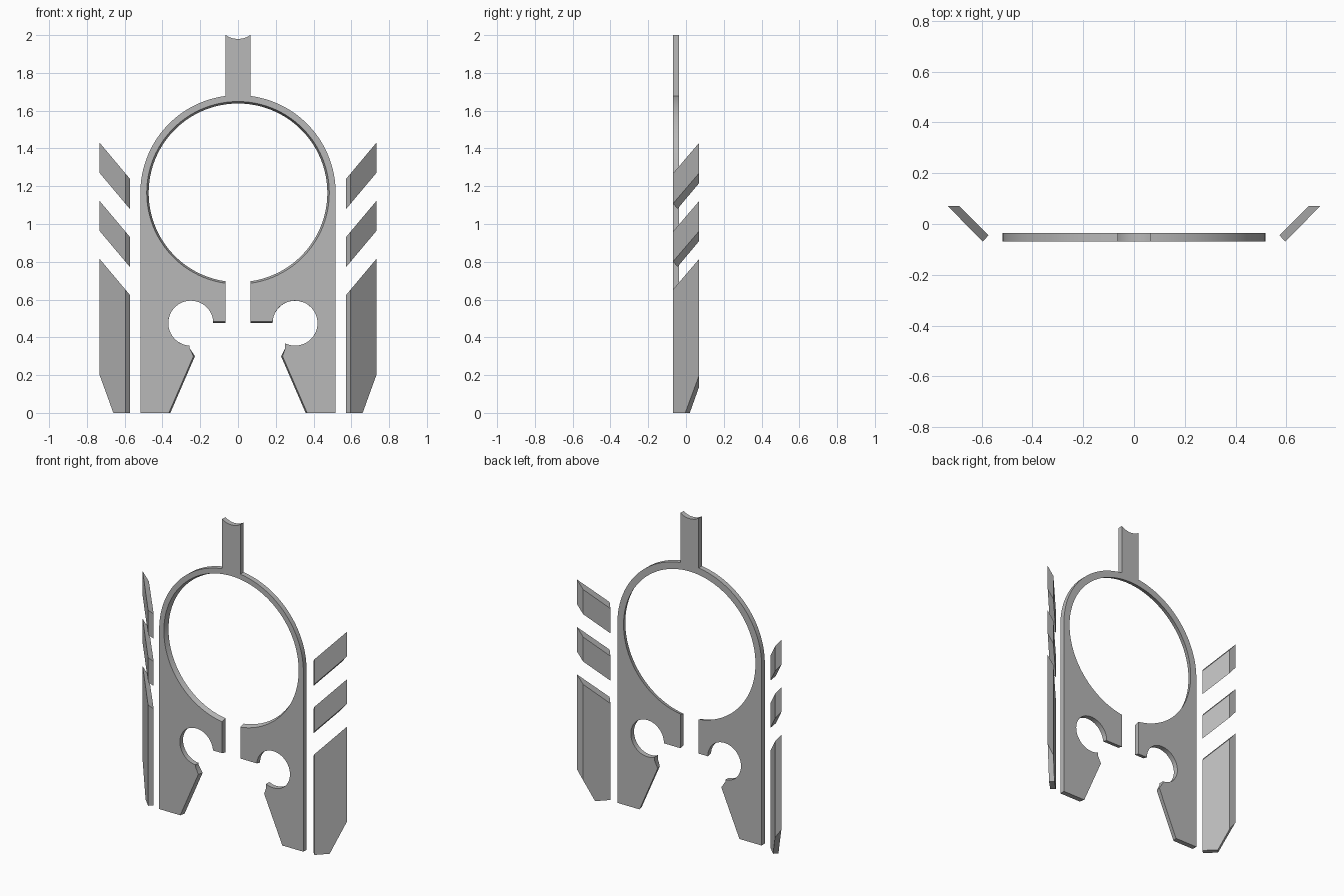
import bpy, bmesh
from math import sin, cos, asin, sqrt, radians, degrees

cube = bpy.data.objects.get("Cube")
if cube:
    bpy.data.objects.remove(cube, do_unlink=True)

grey = bpy.data.materials.new("plain grey")
grey.use_nodes = True
colour = (0.48, 0.48, 0.48, 1)
grey.diffuse_color = colour
grey.node_tree.nodes["Principled BSDF"].inputs["Base Color"].default_value = colour


def arc(cx, cz, r, start, end, n):
    """Points on a circle, angles in degrees."""
    angles = [radians(start + (end - start) * i / n) for i in range(n + 1)]
    return [(cx + r * cos(a), cz + r * sin(a)) for a in angles]


def loft(name, ring_a, ring_b, caps):
    """Solid between two matching rings, closed by the listed cap faces."""
    bm = bmesh.new()
    a = [bm.verts.new(p) for p in ring_a]
    b = [bm.verts.new(p) for p in ring_b]
    n = len(a)
    for i in range(n):
        j = (i + 1) % n
        bm.faces.new((a[i], a[j], b[j], b[i]))
    for cap in caps:
        bm.faces.new([a[i] for i in cap])
        bm.faces.new([b[i] for i in cap])
    bmesh.ops.recalc_face_normals(bm, faces=bm.faces)
    mesh = bpy.data.meshes.new(name)
    bm.to_mesh(mesh)
    bm.free()
    mesh.materials.append(grey)
    obj = bpy.data.objects.new(name, mesh)
    bpy.context.collection.objects.link(obj)
    return obj


# Frame plate: hoop, stem, legs and clip holes in one outline
HALF, STEM, HOOP_Z = 0.517, 0.065, 1.165
CLIP_Z, CLIP_R = 0.475, 0.119


def leg(cx, start, t):
    """Inner edge of one leg, from the foot up to the middle gap."""
    end = 540 - degrees(asin(t / CLIP_R))
    clip = arc(cx, CLIP_Z, CLIP_R, start, end, 40)
    return [(HALF, 0), (0.358 + t, 0), (0.228 + t, 0.30), (clip[0][0], 0.343),
            *clip, (STEM, CLIP_Z + t)]


def outline(t):
    """Plate outline; t widens the openings towards the front."""
    hole = 0.473 + 1.3 * t
    edge = degrees(asin(STEM / HALF))
    gap = degrees(asin(STEM / hole))
    points = arc(0, HOOP_Z, HALF, 180, 90 + edge, 40)
    # Scooped stem top
    r = 0.115
    points += arc(0, 2 + sqrt(r * r - STEM * STEM), r,
                  270 - degrees(asin(STEM / r)), 270 + degrees(asin(STEM / r)), 10)
    points += arc(0, HOOP_Z, HALF, 90 - edge, 0, 40)
    points += leg(0.302, 244, t)
    points += arc(0, HOOP_Z, hole, -90 + gap, 270 - gap, 96)
    points += [(-x, z) for x, z in reversed(leg(0.25, 273, t))]
    return points


front = [(x, -0.069, z) for x, z in outline(0.008)]
back = [(x, -0.036, z) for x, z in outline(0)]
plate = loft("frame_plate", front, back, [range(len(front))])
bpy.context.view_layer.objects.active = plate
plate.select_set(True)
bpy.ops.object.shade_smooth_by_angle(angle=radians(30))

# Angled side fins, cut by slanted planes
SECTION = [(0.7325, 0.07), (0.688, 0.07), (0.638, 0.02),
           (0.573, -0.045), (0.596, -0.069), (0.66, -0.004)]
FOOT = [0.2, 0.14, 0, 0, 0, 0]
CAPS = [(0, 1, 2, 5), (2, 3, 4, 5)]


def slanted(x, tip):
    return tip - 1.19 * (0.7325 - x)


for side, s in (("left", 1), ("right", -1)):
    for part, top, bottom in (("upper", 1.43, 1.27), ("middle", 1.122, 0.963),
                              ("lower", 0.815, None)):
        high = [(s * x, y, slanted(x, top)) for x, y in SECTION]
        if bottom:
            low = [(s * x, y, slanted(x, bottom)) for x, y in SECTION]
        else:
            low = [(s * x, y, z) for (x, y), z in zip(SECTION, FOOT)]
        loft(f"{side}_{part}_fin", high, low, CAPS)
